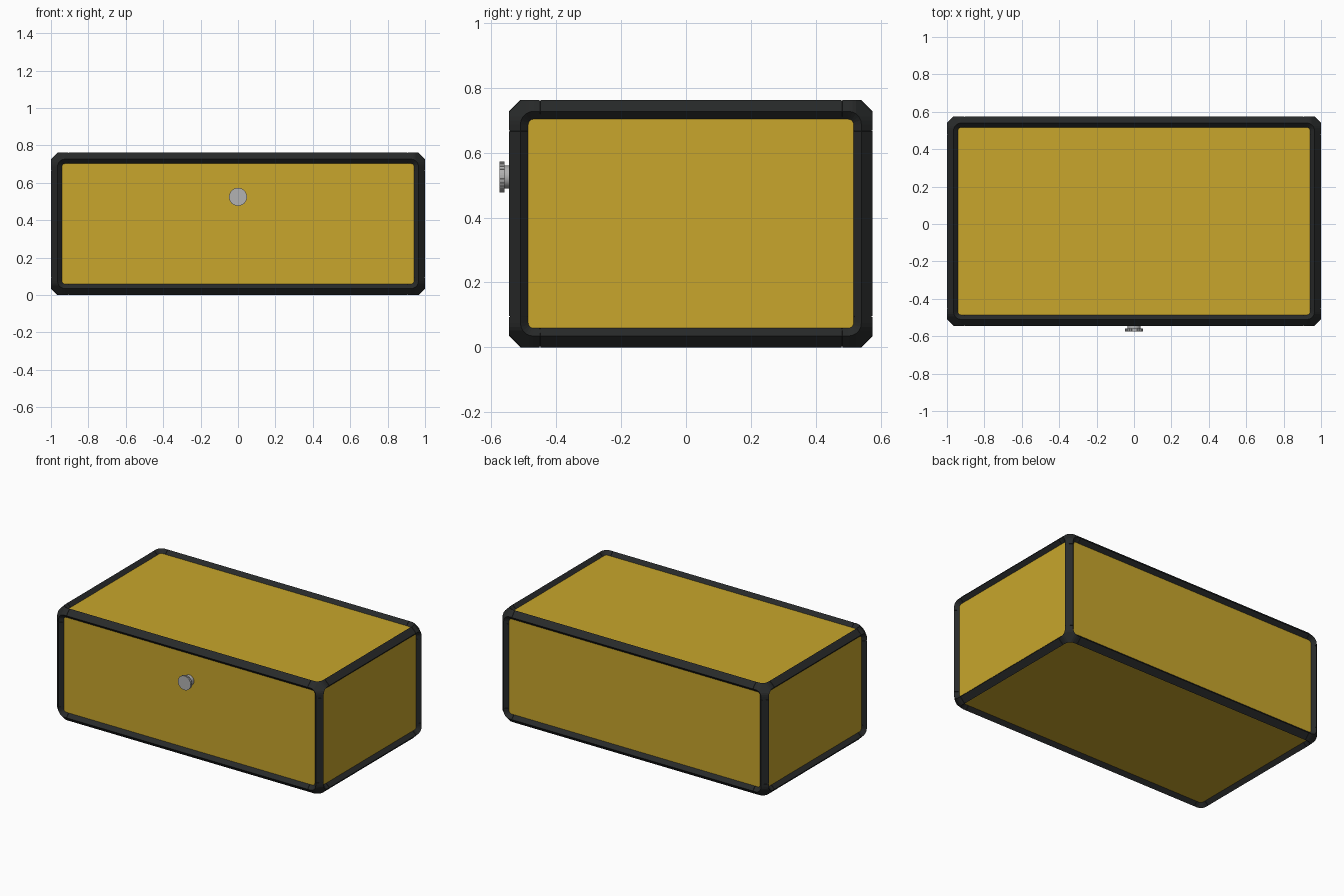
import bpy
import bmesh
from math import cos, sin, pi, radians
from mathutils import Vector, Matrix

old = bpy.data.objects.get("Cube")
if old:
    bpy.data.objects.remove(old, do_unlink=True)


def material(name, rgb):
    m = bpy.data.materials.new(name)
    m.use_nodes = True
    m.diffuse_color = (*rgb, 1)
    m.node_tree.nodes["Principled BSDF"].inputs["Base Color"].default_value = (*rgb, 1)
    return m


yellow = material("mustard_yellow", (0.578, 0.381, 0.025))
black = material("charcoal_black", (0.021, 0.023, 0.023))
grey = material("light_grey", (0.445, 0.445, 0.445))

HALF = Vector((1.0, 0.56, 0.381))
CENTER = Vector((0, 0.015, 0.381))
CHAMFER = 0.035    # chamfer along every box edge
ROUND = 0.04       # corner radius of each face opening
LIP = 0.024        # width and depth of the slope down to the panel
CORNER = 0.095     # length of the corner caps
GROOVE = 0.003


def add_object(name, bm, mats):
    bmesh.ops.recalc_face_normals(bm, faces=bm.faces[:])
    mesh = bpy.data.meshes.new(name)
    bm.to_mesh(mesh)
    bm.free()
    for m in mats:
        mesh.materials.append(m)
    ob = bpy.data.objects.new(name, mesh)
    bpy.context.collection.objects.link(ob)
    return ob


def face_outline(bm, axis, side):
    """Rounded rectangle of points on one side of the box."""
    u, v = (axis + 1) % 3, (axis + 2) % 3
    for su in (-1, 1):
        for sv in (-1, 1):
            for i in range(6):
                a = i * pi / 10
                p = Vector()
                p[axis] = side * HALF[axis]
                p[u] = su * (HALF[u] - CHAMFER - ROUND + ROUND * cos(a))
                p[v] = sv * (HALF[v] - CHAMFER - ROUND + ROUND * sin(a))
                bm.verts.new(p)


# Chamfered case: hull around the six rounded openings
bm = bmesh.new()
for axis in range(3):
    for side in (-1, 1):
        face_outline(bm, axis, side)
bmesh.ops.convex_hull(bm, input=bm.verts[:])
bmesh.ops.dissolve_limit(bm, angle_limit=radians(0.5), verts=bm.verts[:], edges=bm.edges[:])
bm.normal_update()

# Sunken panels with a sloping lip
panels = [f for f in bm.faces if f.calc_area() > 0.3]
bmesh.ops.inset_individual(bm, faces=panels, thickness=LIP, depth=-LIP, use_even_offset=True)

# Frame is charcoal, panels are yellow
panels = set(panels)
for f in bm.faces:
    f.material_index = 0 if f in panels else 1

# Grooves between the edge bars and the corner caps
for axis in range(3):
    for side in (-1, 1):
        normal = Vector()
        normal[axis] = side
        for d in (CORNER - GROOVE / 2, CORNER + GROOVE / 2):
            frame = [f for f in bm.faces if f.material_index == 1]
            edges = {e for f in frame for e in f.edges}
            verts = {v for f in frame for v in f.verts}
            bmesh.ops.bisect_plane(bm, geom=frame + list(edges) + list(verts), dist=1e-5,
                                   plane_co=normal * (HALF[axis] - d), plane_no=normal)
bm.normal_update()


def in_groove(f):
    c = f.calc_center_median()
    return f.material_index == 1 and any(
        abs(HALF[k] - abs(c[k]) - CORNER) < GROOVE * 0.4 for k in range(3))


strips = [f for f in bm.faces if in_groove(f)]
bmesh.ops.inset_region(bm, faces=strips, thickness=0.0004, depth=-0.003, use_boundary=True)
bmesh.ops.translate(bm, verts=bm.verts[:], vec=CENTER)
add_object("case", bm, [yellow, black])


# Front knob: plain stem and knurled cap
def knob_part(name, sides, radius, y_back, y_front, knurl=0.0):
    bm = bmesh.new()
    bmesh.ops.create_cone(bm, cap_ends=True, segments=sides, radius1=radius,
                          radius2=radius, depth=y_back - y_front)
    if knurl:
        ridges = [f for f in bm.faces if abs(f.normal.z) < 0.5][::2]
        bmesh.ops.inset_individual(bm, faces=ridges, thickness=0.001, depth=-knurl)
    place = Matrix.Translation((0, (y_back + y_front) / 2, 0.525)) @ Matrix.Rotation(pi / 2, 4, "X")
    bmesh.ops.transform(bm, matrix=place, verts=bm.verts[:])
    return add_object(name, bm, [grey])


stem = knob_part("knob_stem", 32, 0.035, -0.515, -0.559)
cap = knob_part("knob_cap", 48, 0.048, -0.559, -0.575, 0.002)

bpy.ops.object.select_all(action="DESELECT")
stem.select_set(True)
bpy.context.view_layer.objects.active = stem
bpy.ops.object.shade_smooth_by_angle(angle=radians(30))
